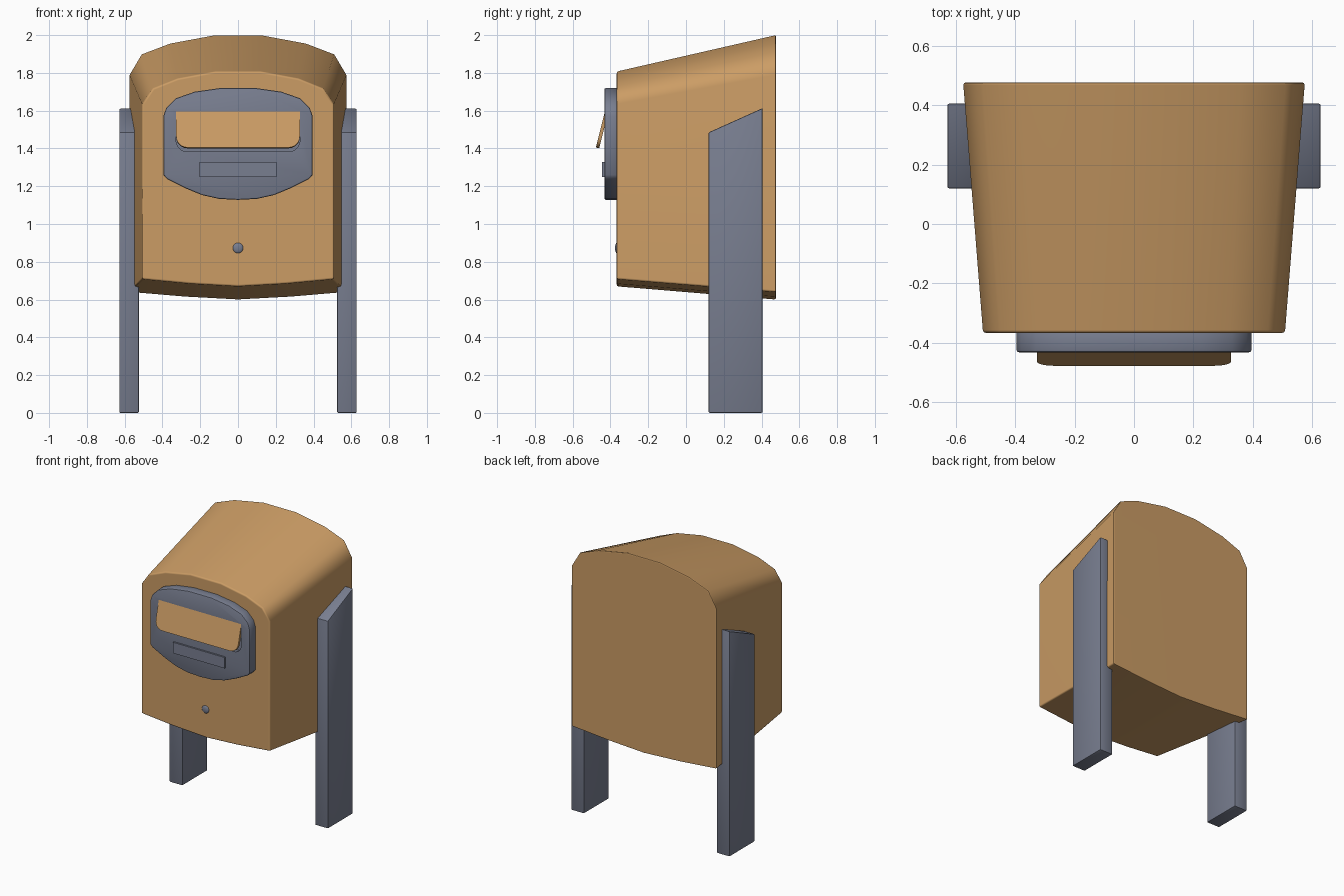
import bpy, bmesh, math

if "Cube" in bpy.data.objects:
    bpy.data.objects.remove(bpy.data.objects["Cube"])


def material(name, rgb):
    m = bpy.data.materials.new(name)
    m.diffuse_color = (*rgb, 1)
    m.use_nodes = True
    m.node_tree.nodes["Principled BSDF"].inputs["Base Color"].default_value = m.diffuse_color
    return m


TAN = material("tan paint", (0.60, 0.335, 0.13))
GREY = material("blue grey metal", (0.19, 0.21, 0.28))


def mirrored(half):
    """Half outline from top to bottom (x >= 0) -> closed outline."""
    return half + [(-x, z) for x, z in reversed(half) if x > 0]


def loft(name, front, back, y0, y1, mat, bevel=0.0, smooth=40):
    """Solid between two outlines (x, z) at y0 and y1, with sharp edges bevelled."""
    bm = bmesh.new()
    a = [bm.verts.new((x, y0, z)) for x, z in front]
    b = [bm.verts.new((x, y1, z)) for x, z in back]
    n = len(a)
    bm.faces.new(a)
    bm.faces.new(b[::-1])
    for i in range(n):
        j = (i + 1) % n
        bm.faces.new((a[i], b[i], b[j], a[j]))
    bmesh.ops.recalc_face_normals(bm, faces=bm.faces)
    if bevel:
        sharp = [e for e in bm.edges if e.calc_face_angle(0) > math.radians(55)]
        bmesh.ops.bevel(bm, geom=sharp, offset=bevel, segments=2, profile=0.5,
                        affect='EDGES', clamp_overlap=True)
    return finish(name, bm, mat, smooth)


def finish(name, bm, mat, smooth):
    me = bpy.data.meshes.new(name)
    bm.to_mesh(me)
    bm.free()
    me.materials.append(mat)
    ob = bpy.data.objects.new(name, me)
    bpy.context.collection.objects.link(ob)
    shade(ob, smooth)
    return ob


def shade(ob, angle):
    bpy.ops.object.select_all(action='DESELECT')
    ob.select_set(True)
    bpy.context.view_layer.objects.active = ob
    bpy.ops.object.shade_smooth_by_angle(angle=math.radians(angle))


def flap_outline(w, top, bottom, r):
    """Rectangle with rounded lower corners."""
    arc = [(w - r + r * math.cos(t), bottom + r - r * math.sin(t))
           for t in [i * math.pi / 12 for i in range(7)]]
    return mirrored([(w, top)] + arc)


# Body: arched hood, wider and taller at the back
front = mirrored([(0.12, 1.807), (0.32, 1.77), (0.45, 1.718), (0.508, 1.635),
                  (0.508, 0.708), (0.25, 0.684), (0, 0.67)])
back = mirrored([(0.13, 2.0), (0.36, 1.957), (0.51, 1.90), (0.575, 1.79),
                 (0.575, 0.64), (0.28, 0.615), (0, 0.60)])
body = loft("body", front, back, -0.367, 0.477, TAN, bevel=0.01, smooth=42)
wn = body.modifiers.new("face normals", 'WEIGHTED_NORMAL')
wn.keep_sharp = True

# Face plate with shallow slot recess
plate_outline = mirrored([(0.09, 1.72), (0.23, 1.70), (0.33, 1.665), (0.38, 1.615),
                          (0.395, 1.57), (0.395, 1.26), (0.375, 1.238), (0.28, 1.19),
                          (0.19, 1.153), (0.10, 1.133), (0, 1.128)])
plate = loft("face_plate", plate_outline, plate_outline, -0.432, -0.355, GREY,
             bevel=0.008)
slot = flap_outline(0.328, 1.595, 1.383, 0.06)
cutter = loft("slot_cutter", slot, slot, -0.50, -0.40, GREY)
cutter.hide_render = True
cut = plate.modifiers.new("slot", 'BOOLEAN')
cut.operation, cut.object, cut.solver = 'DIFFERENCE', cutter, 'EXACT'
bpy.context.view_layer.objects.active = plate
bpy.ops.object.modifier_apply(modifier=cut.name)
bpy.data.objects.remove(cutter)
shade(plate, 40)

# Hinged flap, lower edge swung outwards
lid = flap_outline(0.327, 0.0, -0.20, 0.06)
flap = loft("slot_flap", lid, lid, -0.009, 0.009, TAN)
flap.location = (0, -0.42, 1.597)
flap.rotation_euler.x = -math.atan2(0.05, 0.20)

# Label panel below the slot
label = mirrored([(0.205, 1.328), (0.205, 1.25)])
loft("label_panel", label, label, -0.444, -0.425, GREY)

# Round lock on the lower front
bm = bmesh.new()
bmesh.ops.create_uvsphere(bm, u_segments=20, v_segments=10, radius=0.028)
bmesh.ops.scale(bm, vec=(1, 0.35, 1), verts=bm.verts)
bmesh.ops.translate(bm, vec=(0, -0.366, 0.873), verts=bm.verts)
finish("lock", bm, GREY, 60)

# Side legs with sloped tops
for side, s in (("left", -1), ("right", 1)):
    f = [(s * 0.525, 0), (s * 0.628, 0), (s * 0.628, 1.485), (s * 0.525, 1.485)]
    b = [(x, z if z == 0 else 1.613) for x, z in f]
    loft(side + "_leg", f, b, 0.12, 0.405, GREY, bevel=0.006, smooth=25)
